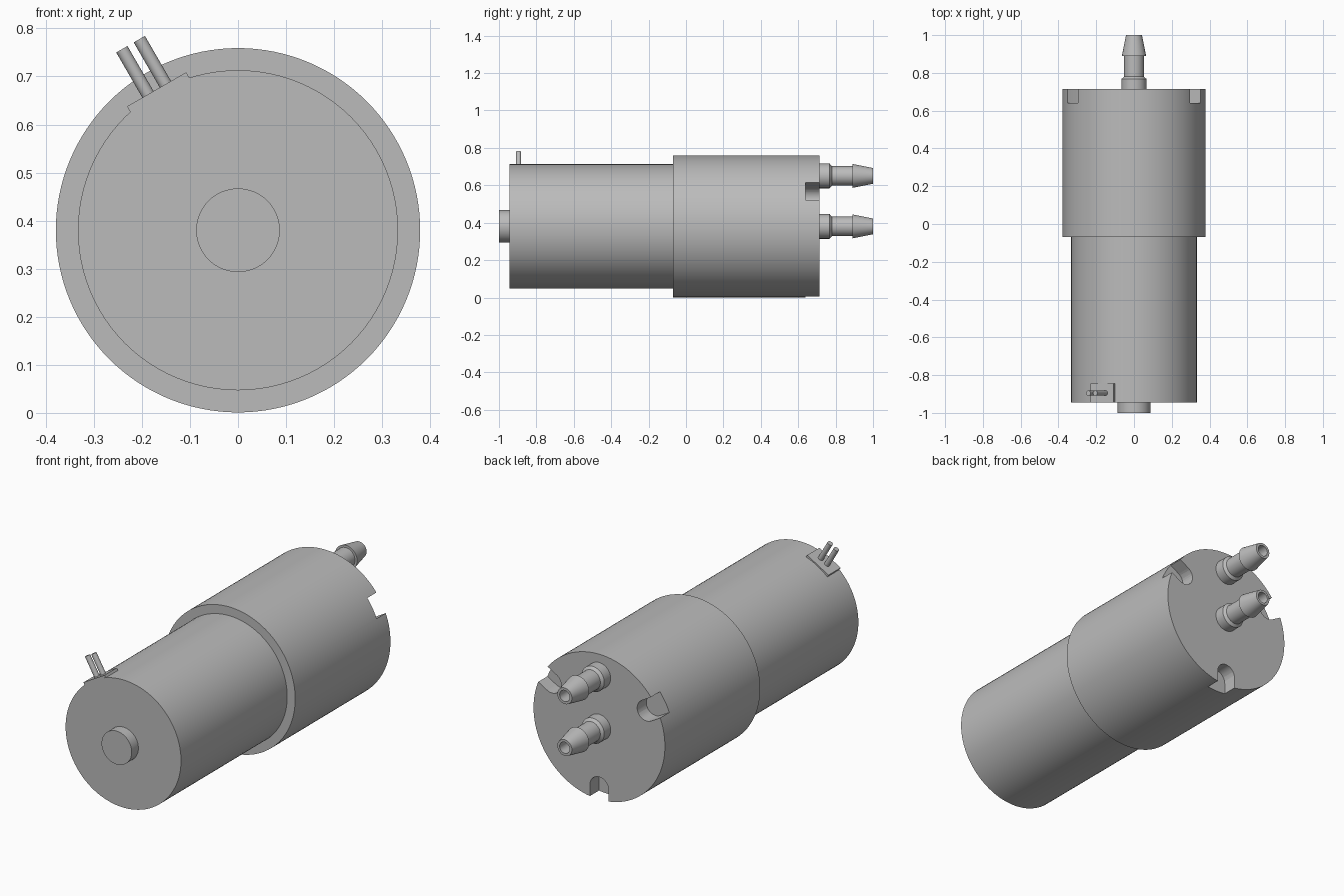
import bpy, bmesh, math
from mathutils import Matrix, Vector

if "Cube" in bpy.data.objects:
    bpy.data.objects.remove(bpy.data.objects["Cube"])

AXIS_Z = 0.38

grey = bpy.data.materials.new("plain grey")
grey.use_nodes = True
colour = (0.5, 0.5, 0.5, 1)
grey.diffuse_color = colour
grey.node_tree.nodes["Principled BSDF"].inputs["Base Color"].default_value = colour


def finish(name, bm, smooth=True):
    bmesh.ops.recalc_face_normals(bm, faces=bm.faces)
    mesh = bpy.data.meshes.new(name)
    bm.to_mesh(mesh)
    bm.free()
    mesh.materials.append(grey)
    obj = bpy.data.objects.new(name, mesh)
    bpy.context.collection.objects.link(obj)
    if smooth:
        shade(obj)
    return obj


def shade(obj):
    bpy.ops.object.select_all(action='DESELECT')
    obj.select_set(True)
    bpy.context.view_layer.objects.active = obj
    bpy.ops.object.shade_smooth_by_angle(angle=math.radians(30))


def lathe(name, profile, z=AXIS_Z, steps=96):
    """Turn a (radius, y) profile around a lengthwise axis at height z."""
    bm = bmesh.new()
    rings = []
    for r, y in profile:
        rings.append([bm.verts.new((r * math.cos(a), y, z + r * math.sin(a)))
                      for a in (math.tau * i / steps for i in range(steps))])
    for a, b in zip(rings, rings[1:]):
        for i in range(steps):
            j = (i + 1) % steps
            bm.faces.new((a[i], a[j], b[j], b[i]))
    bm.faces.new(rings[0])
    bm.faces.new(rings[-1])
    return finish(name, bm)


def radial_frame(degrees):
    """Local x points outward, local y runs lengthwise, local z is tangential."""
    a = math.radians(degrees)
    out = Vector((math.cos(a), 0, math.sin(a)))
    along = Vector((0, 1, 0))
    m = Matrix((out, along, out.cross(along))).transposed().to_4x4()
    return Matrix.Translation((0, 0, AXIS_Z)) @ m


# Motor, pump head and front bearing boss
lathe("motor_body", [(0.333, -0.945), (0.333, -0.06)])
head = lathe("pump_head", [(0.379, -0.07), (0.379, 0.715)], steps=128)
lathe("shaft_boss", [(0.087, -1.0), (0.087, -0.94)], steps=64)

# Three round-ended slots cut into the rear rim
HALF, CENTRE = 0.054, 0.315
for n, angle in enumerate((30, 150, 270)):
    bm = bmesh.new()
    arc = [math.pi / 2 + math.pi * i / 16 for i in range(17)]
    outline = [(CENTRE + HALF * math.cos(a), HALF * math.sin(a)) for a in arc]
    outline += [(0.45, -HALF), (0.45, HALF)]
    face = bm.faces.new([bm.verts.new((u, 0.64, v)) for u, v in outline])
    grown = bmesh.ops.extrude_face_region(bm, geom=[face])["geom"]
    bmesh.ops.translate(bm, vec=(0, 0.16, 0),
                        verts=[g for g in grown if isinstance(g, bmesh.types.BMVert)])
    bm.transform(radial_frame(angle))
    cutter = finish(f"slot_cutter_{n + 1}", bm, smooth=False)
    mod = head.modifiers.new("slot", 'BOOLEAN')
    mod.operation = 'DIFFERENCE'
    mod.solver = 'EXACT'
    mod.object = cutter
    bpy.context.view_layer.objects.active = head
    bpy.ops.object.modifier_apply(modifier=mod.name)
    bpy.data.objects.remove(cutter)
shade(head)

# Two hollow barbed hose ports
port = [(0.066, 0.71), (0.066, 0.768), (0.052, 0.78), (0.052, 0.89),
        (0.064, 0.89), (0.042, 1.0), (0.029, 1.0), (0.029, 0.76)]
for name, z in (("lower_hose_port", AXIS_Z), ("upper_hose_port", 0.65)):
    lathe(name, port, z=z, steps=48)

# Terminal pad with two pins on the motor
frame = radial_frame(120)
bm = bmesh.new()
bmesh.ops.create_cube(bm, size=1, matrix=frame @ Matrix.Translation((0.329, -0.8945, 0))
                      @ Matrix.Diagonal((0.019, 0.1, 0.142, 1)))
finish("terminal_pad", bm, smooth=False)

for name, side in (("terminal_pin_left", 1), ("terminal_pin_right", -1)):
    bm = bmesh.new()
    bmesh.ops.create_cone(bm, cap_ends=True, segments=24, radius1=0.0135, radius2=0.0135,
                          depth=0.117, matrix=frame @ Matrix.Translation((0.3885, -0.895, 0.021 * side))
                          @ Matrix.Rotation(math.pi / 2, 4, 'Y'))
    finish(name, bm)
